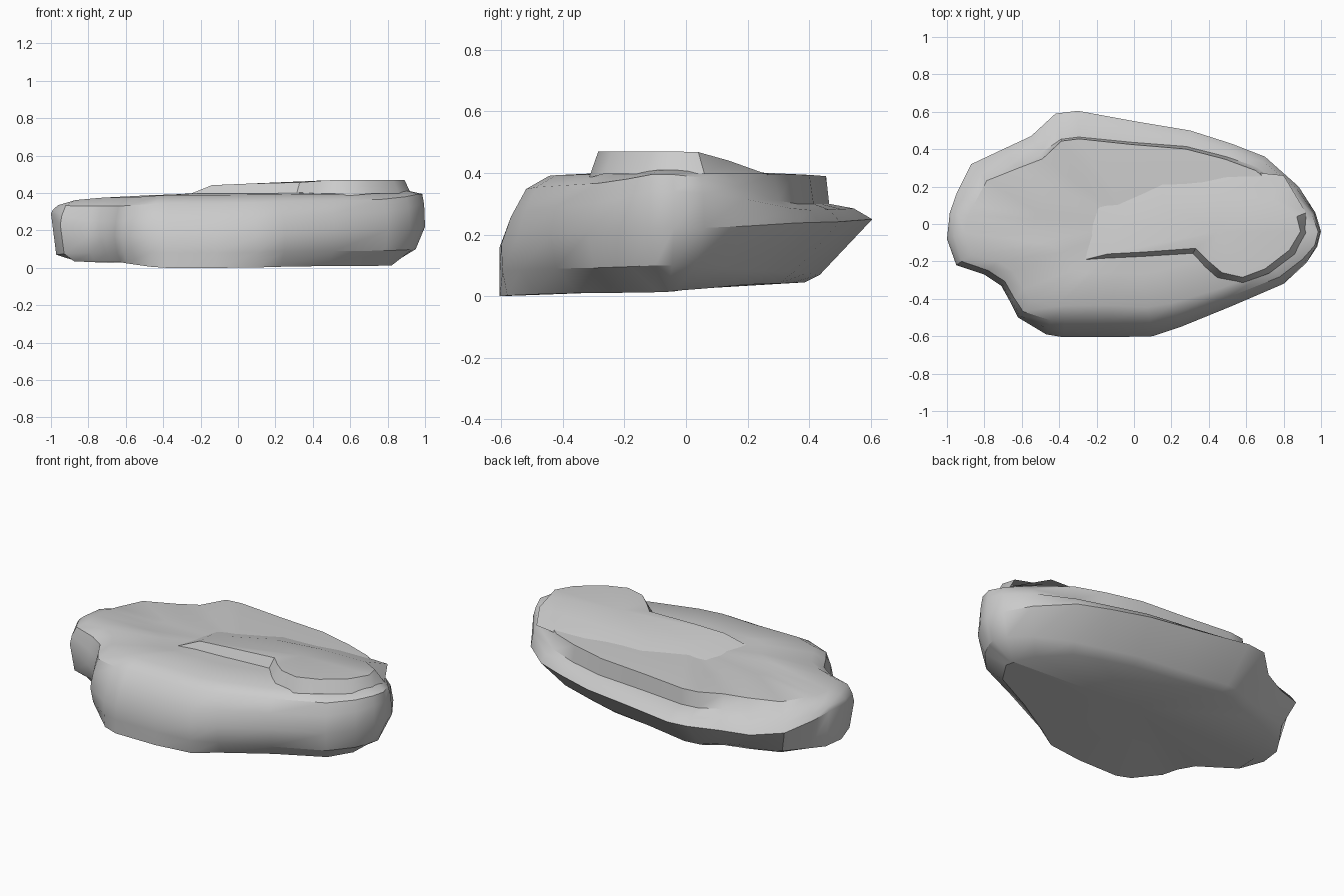
import bpy, bmesh, math
from mathutils import Vector

if "Cube" in bpy.data.objects:
    bpy.data.objects.remove(bpy.data.objects["Cube"])

# Side profiles (inset, z), bottom to top, at stations round the stone
PROFILES = [
    [(0, 0), (0, .08), (0, .16), (.035, .25), (.09, .345), (.17, .39)],            # 0 front
    [(.10, .01), (.02, .09), (0, .20), (.02, .29), (.05, .36), (.11, .395)],       # 1 front right
    [(.19, .015), (.05, .10), (0, .22), (.005, .34), (.015, .395), (.08, .41)],    # 2 right end
    [(.20, .04), (.15, .08), (0, .24), (.03, .28), (.075, .30), (.09, .395)],      # 3 back right
    [(.22, .045), (.17, .07), (0, .25), (.06, .285), (.14, .30), (.15, .39)],      # 4 back
    [(.15, .05), (.10, .09), (0, .20), (.04, .25), (.09, .29), (.13, .36)],        # 5 back left
    [(.13, .04), (.03, .07), (0, .29), (.01, .31), (.04, .335), (.10, .35)],       # 6 left end
    [(.05, .03), (.02, .08), (0, .17), (.01, .25), (.03, .33), (.10, .375)],       # 7 notch
]

# Widest outline (x, y, station)
OUTLINE = [
    (-.38, -.605, 0), (-.12, -.605, 0), (.10, -.60, .2), (.25, -.55, .6), (.52, -.44, 1),
    (.80, -.32, 1.2), (.92, -.21, 1.6), (.98, -.12, 2), (1.0, -.04, 2), (.97, .06, 2.1),
    (.88, .20, 2.4), (.70, .36, 2.9), (.52, .43, 3), (.30, .50, 3.2), (0, .55, 3.6),
    (-.30, .605, 4), (-.42, .59, 4), (-.55, .47, 4.7), (-.70, .40, 5), (-.87, .32, 5.3),
    (-.95, .16, 5.7), (-.985, .06, 6), (-1.0, -.08, 6), (-.95, -.22, 6.5), (-.80, -.27, 7),
    (-.71, -.33, 7), (-.66, -.42, 7), (-.62, -.50, 7.2), (-.47, -.59, 7.8),
]


def profile_at(s):
    i = int(s)
    a, b, f = PROFILES[i % 8], PROFILES[(i + 1) % 8], s - i
    return [Vector(p).lerp(Vector(q), f) for p, q in zip(a, b)]


def loft(name, rings, top, bottom=None, angle=35):
    """Skin closed rings, closing the ends with fans to centre points."""
    bm = bmesh.new()
    vs = [[bm.verts.new(p) for p in r] for r in rings]
    n = len(vs[0])
    for a, b in zip(vs, vs[1:]):
        for i in range(n):
            j = (i + 1) % n
            bm.faces.new((a[i], a[j], b[j], b[i]))
    for ring, centre in ((vs[-1], top), (vs[0], bottom)):
        if centre:
            c = bm.verts.new(centre)
            for i in range(n):
                bm.faces.new((ring[i], ring[(i + 1) % n], c))
    bmesh.ops.recalc_face_normals(bm, faces=bm.faces)
    me = bpy.data.meshes.new(name)
    bm.to_mesh(me)
    bm.free()
    ob = bpy.data.objects.new(name, me)
    bpy.context.collection.objects.link(ob)
    bpy.ops.object.select_all(action='DESELECT')
    ob.select_set(True)
    bpy.context.view_layer.objects.active = ob
    bpy.ops.object.shade_smooth_by_angle(angle=math.radians(angle))
    return ob


# Main stone: outline inset along its normals by the blended profiles
n = len(OUTLINE)
rings = [[] for _ in range(6)]
for i, (x, y, s) in enumerate(OUTLINE):
    a, b = OUTLINE[i - 2], OUTLINE[(i + 2) % n]
    inward = Vector((a[1] - b[1], b[0] - a[0])).normalized()
    for ring, (inset, z) in zip(rings, profile_at(s)):
        ring.append(Vector((x + inward.x * inset, y + inward.y * inset, z)))
centre = Vector((0, 0, .398))
rings.append([p.lerp(centre, .4) for p in rings[-1]])
for p in rings[-1]:
    p.z = min(p.z + .006, .402)
loft("stone_body", rings, centre, (0, 0, .022))

# Raised layer on top: (base x, base y, top x, top y, top z)
LAYER = [
    (-.28, -.195, -.14, -.16, .442), (.05, -.18, .05, -.15, .450), (.31, -.165, .33, -.13, .457),
    (.37, -.23, .40, -.20, .462), (.44, -.29, .47, -.26, .468), (.58, -.315, .58, -.285, .47),
    (.72, -.265, .70, -.24, .47), (.86, -.16, .83, -.14, .47), (.925, -.05, .89, -.04, .47),
    (.92, .06, .87, .04, .468), (.80, .26, .74, .14, .440), (.50, .29, .45, .14, .437),
    (.15, .27, .15, .11, .428), (-.20, .10, -.08, .0, .425),
]
base = [(r[0], r[1], .385 + .012 * (r[0] > .6)) for r in LAYER]
top = [r[2:] for r in LAYER]
loft("raised_layer", [base, top], (.45, -.04, .467))
